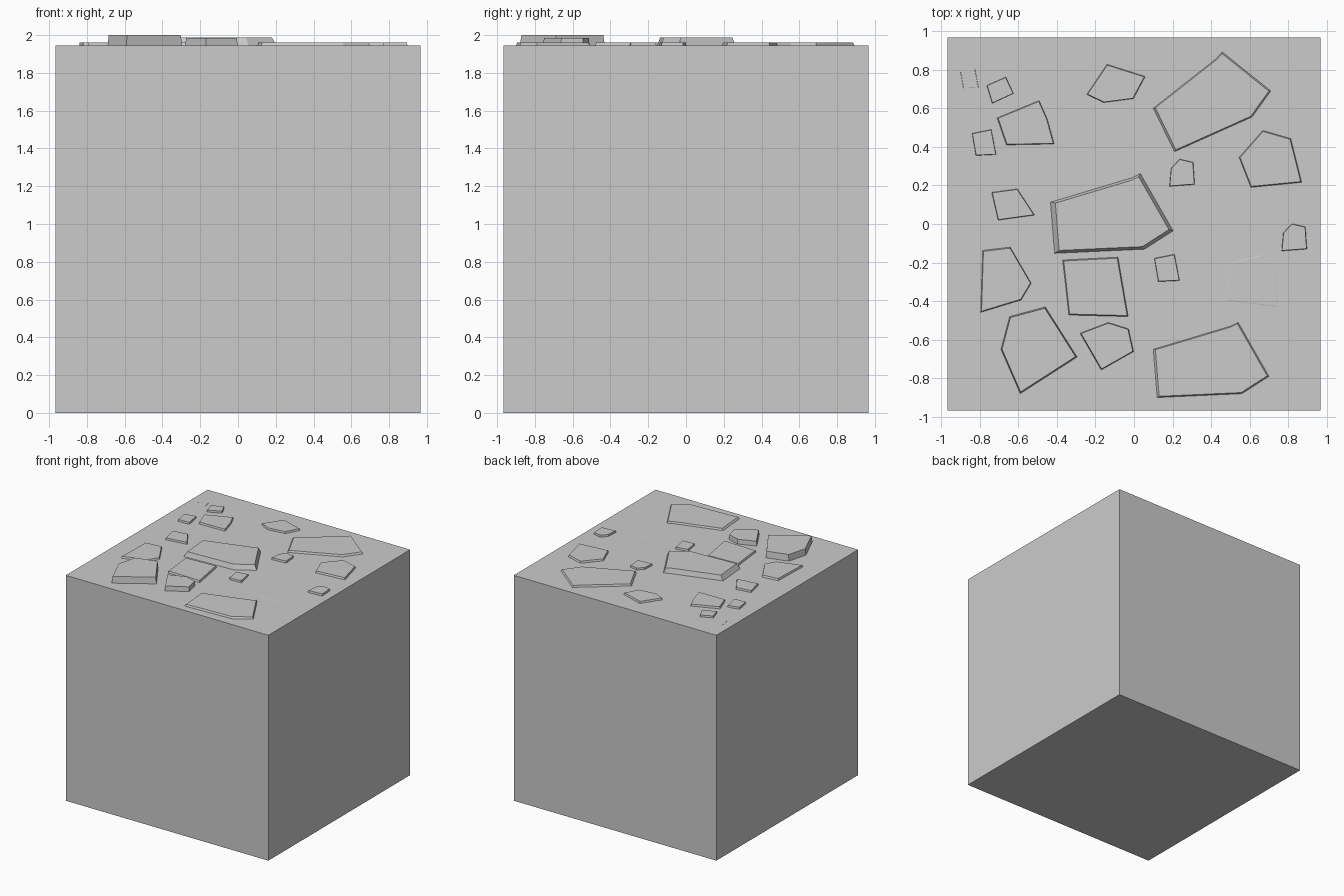
import bpy, bmesh
from mathutils import Matrix, Vector
from math import radians

if "Cube" in bpy.data.objects:
    bpy.data.objects.remove(bpy.data.objects["Cube"])

TOP = 1.945     # top of the block
HALF = 0.967    # half width of the block


def finish(bm, name):
    bmesh.ops.recalc_face_normals(bm, faces=bm.faces)
    mesh = bpy.data.meshes.new(name)
    bm.to_mesh(mesh)
    bm.free()
    ob = bpy.data.objects.new(name, mesh)
    bpy.context.collection.objects.link(ob)
    return ob


def stone(name, outline, height, x=0, y=0, rot=0, scale=1, taper=0.965):
    """Flat stone: outline placed on the block, raised with a tapered top."""
    m = Matrix.Rotation(radians(rot), 2) * scale
    base = [m @ Vector(p) + Vector((x, y)) for p in outline]
    mid = sum(base, Vector((0, 0))) / len(base)
    bm = bmesh.new()
    low = [bm.verts.new((p.x, p.y, TOP)) for p in base]
    high = [bm.verts.new((*(mid + (p - mid) * taper), TOP + height)) for p in base]
    bm.faces.new(low[::-1])
    bm.faces.new(high)
    for i in range(len(low)):
        j = (i + 1) % len(low)
        bm.faces.new((low[i], low[j], high[j], high[i]))
    finish(bm, name)


# Main block
bm = bmesh.new()
bmesh.ops.create_cube(bm, size=1)
bmesh.ops.scale(bm, vec=(2 * HALF, 2 * HALF, TOP), verts=bm.verts)
bmesh.ops.translate(bm, vec=(0, 0, TOP / 2), verts=bm.verts)
finish(bm, "ground_block")

# Shared outlines, relative to their first corner
SLAB = [(0, 0), (-.02, .25), (.38, .37), (.42, .39), (.58, .11), (.44, .02)]
WEDGE = [(0, 0), (-.295, -.19), (-.395, .04), (-.35, .21), (-.165, .26)]
CHIP = [(0, 0), (.10, .02), (.125, -.11), (.02, -.115)]
LOW = 0.016

# Large slabs
stone("slab_centre", SLAB, .042, -.412, -.152, 0, 1.06, .925)
stone("slab_front", SLAB, LOW, .12, -.9)
stone("slab_back", SLAB, LOW, .21, .375, 21.5)

# Wedge stones
stone("wedge_tall", WEDGE, .055, -.295, -.69)
stone("wedge_medium", WEDGE, .04, -.17, -.757, -92.8, .627)
stone("wedge_small_back", WEDGE, LOW, .315, .205, -28.4, .375)
stone("wedge_small_right", WEDGE, LOW, .897, -.13, -28.4, .375)

# Small chips
stone("chip_left", CHIP, LOW, -.84, .47)
stone("chip_middle", CHIP, LOW, .105, -.178, 0, 1.05)
stone("chip_back", CHIP, LOW, -.665, .762, -76, .92)

# Individual stones
stone("stone_square", [(-.37, -.187), (-.083, -.172), (-.03, -.48), (-.338, -.472)], LOW)
stone("stone_left", [(-.795, -.458), (-.785, -.137), (-.642, -.12), (-.533, -.307), (-.585, -.394)], LOW)
stone("stone_right", [(.545, .345), (.668, .485), (.813, .443), (.87, .216), (.606, .19)], LOW)
stone("stone_back", [(-.245, .672), (-.14, .828), (.058, .765), (-.003, .65), (-.158, .63)], LOW)
stone("stone_back_left", [(-.71, .55), (-.492, .64), (-.45, .545), (-.414, .415), (-.662, .41)], LOW)
stone("stone_mid_left", [(-.738, .164), (-.605, .182), (-.516, .046), (-.705, .02)], LOW)

# Nearly flush stones
stone("stone_flush", [(.475, -.395), (.5, -.2), (.67, -.16), (.735, -.24), (.745, -.43)], .001)
stone("chip_flush", CHIP, .001, -.9, .79, 0, .75)
